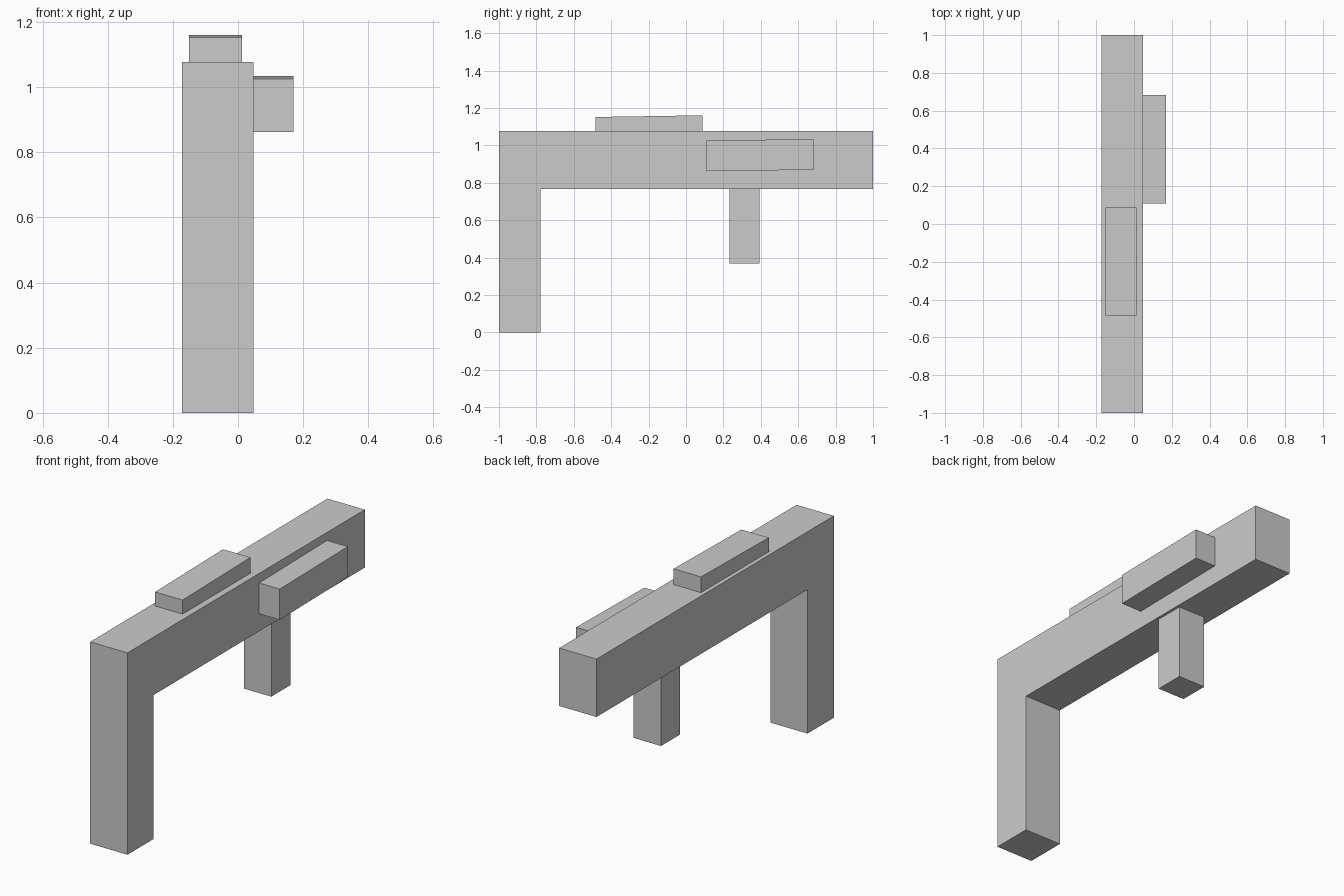
import bpy
import bmesh

if "Cube" in bpy.data.objects:
    bpy.data.objects.remove(bpy.data.objects["Cube"])


def extruded_profile(name, profile, x_min, x_max):
    """Extrude a closed (y, z) outline from x_min to x_max."""
    bm = bmesh.new()
    face = bm.faces.new([bm.verts.new((x_min, y, z)) for y, z in profile])
    result = bmesh.ops.extrude_face_region(bm, geom=[face])
    verts = [v for v in result["geom"] if isinstance(v, bmesh.types.BMVert)]
    bmesh.ops.translate(bm, verts=verts, vec=(x_max - x_min, 0, 0))
    bmesh.ops.recalc_face_normals(bm, faces=bm.faces)
    mesh = bpy.data.meshes.new(name)
    bm.to_mesh(mesh)
    bm.free()
    obj = bpy.data.objects.new(name, mesh)
    bpy.context.collection.objects.link(obj)
    return obj


def slab(y0, y1, bottom, top, rise=0.0):
    """Four-point side outline whose far end is raised by rise."""
    return [(y0, bottom), (y1, bottom + rise), (y1, top + rise), (y0, top)]


# Long beam with the tall front post in one piece
extruded_profile("beam_and_post",
                 [(-1, 0), (-0.779, 0), (-0.779, 0.768),
                  (1, 0.768), (1, 1.077), (-1, 1.077)],
                 -0.172, 0.048)

# Short peg hanging under the beam
extruded_profile("lower_peg", slab(0.232, 0.392, 0.369, 0.768), -0.127, 0.034)

# Slightly tilted block on top of the beam
extruded_profile("top_block", slab(-0.484, 0.088, 1.065, 1.152, 0.009),
                 -0.15, 0.012)

# Slightly tilted block on the right flank
extruded_profile("side_block", slab(0.109, 0.683, 0.862, 1.026, 0.008),
                 0.04, 0.17)
